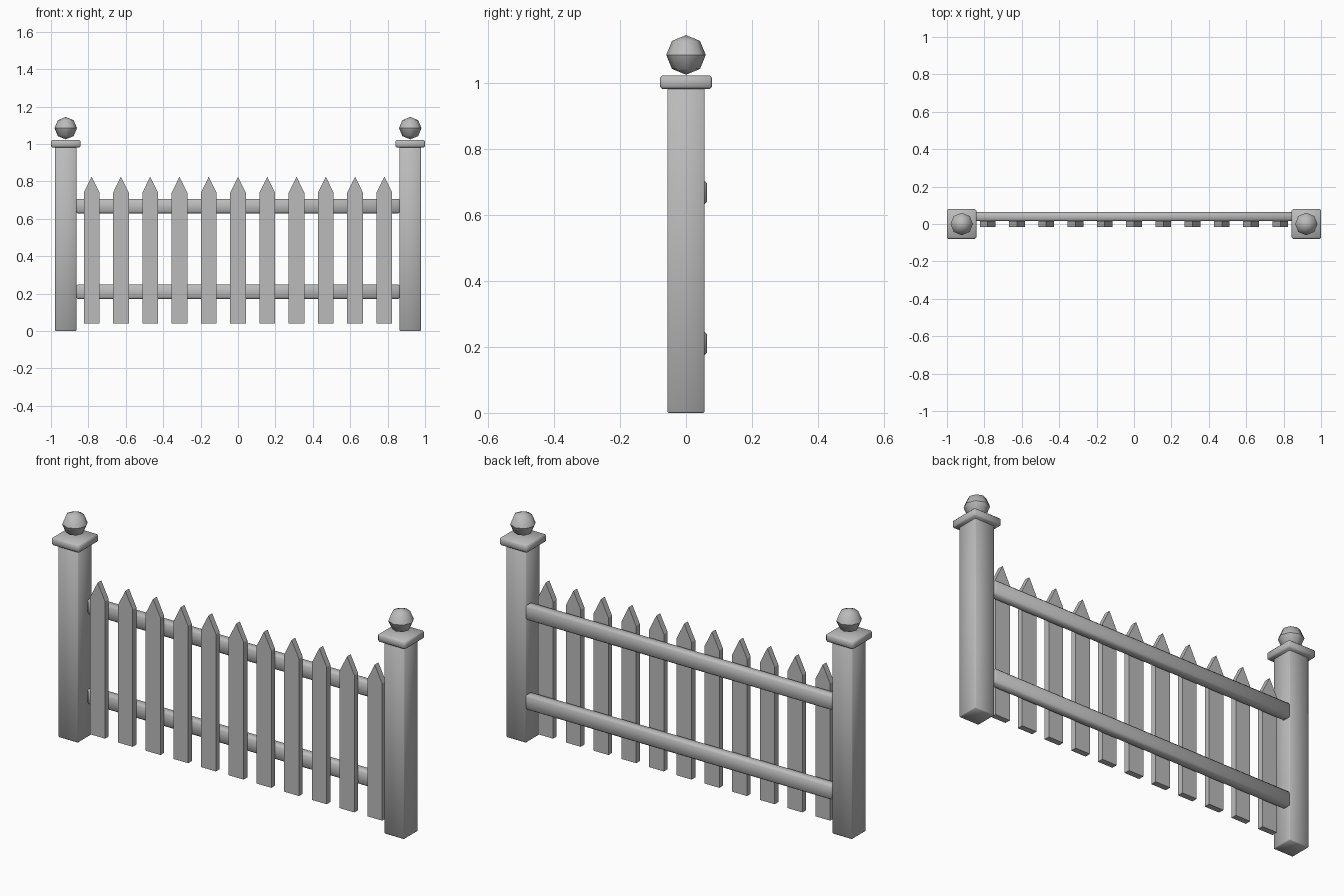
import bpy, bmesh, math

if "Cube" in bpy.data.objects:
    bpy.data.objects.remove(bpy.data.objects["Cube"], do_unlink=True)

grey = bpy.data.materials.new("plain_grey")
grey.use_nodes = True
COLOUR = (0.5, 0.5, 0.5, 1)
grey.diffuse_color = COLOUR
for node in grey.node_tree.nodes:
    if node.type == 'BSDF_PRINCIPLED':
        node.inputs["Base Color"].default_value = COLOUR


def finish(bm, name, location, smooth):
    bmesh.ops.recalc_face_normals(bm, faces=bm.faces)
    for f in bm.faces:
        f.smooth = smooth
    mesh = bpy.data.meshes.new(name)
    bm.to_mesh(mesh)
    bm.free()
    mesh.materials.append(grey)
    obj = bpy.data.objects.new(name, mesh)
    obj.location = location
    bpy.context.collection.objects.link(obj)
    return obj


def soft_box(name, location, size, bevel):
    bm = bmesh.new()
    bmesh.ops.create_cube(bm, size=1)
    bmesh.ops.scale(bm, vec=size, verts=bm.verts)
    bmesh.ops.bevel(bm, geom=bm.edges[:], offset=bevel, segments=1,
                    profile=0.5, affect='EDGES')
    return finish(bm, name, location, True)


def ball(name, location, radius):
    bm = bmesh.new()
    bmesh.ops.create_uvsphere(bm, u_segments=8, v_segments=4, radius=radius)
    # crease around the equator
    for e in bm.edges:
        if all(abs(v.co.z) < 0.001 for v in e.verts):
            e.smooth = False
    return finish(bm, name, location, True)


def picket(name, x):
    half, depth, base, shoulder, tip = 0.042, 0.015, 0.04, 0.74, 0.825
    outline = [(-half, base), (half, base), (half, shoulder), (0, tip), (-half, shoulder)]
    bm = bmesh.new()
    face = bm.faces.new([bm.verts.new((px, -depth, pz)) for px, pz in outline])
    ext = bmesh.ops.extrude_face_region(bm, geom=[face])
    moved = [g for g in ext["geom"] if isinstance(g, bmesh.types.BMVert)]
    bmesh.ops.translate(bm, vec=(0, depth * 2, 0), verts=moved)
    return finish(bm, name, (x, 0, 0), False)


# Posts with caps and ball finials
for side, sign in (("right", -1), ("left", 1)):
    x = sign * 0.921
    soft_box(side + "_post", (x, 0, 0.495), (0.113, 0.113, 0.99), 0.004)
    soft_box(side + "_post_cap", (x, 0, 1.002), (0.158, 0.158, 0.04), 0.007)
    ball(side + "_finial", (x, 0, 1.085), 0.06)

# Horizontal rails behind the pickets
for name, z in (("lower_rail", 0.21), ("upper_rail", 0.668)):
    soft_box(name, (0, 0.039, z), (1.735, 0.048, 0.078), 0.01)

# Pointed pickets
COUNT, SPACING = 11, 0.1565
for i in range(COUNT):
    picket(f"picket_{i + 1}", (i - (COUNT - 1) / 2) * SPACING)
